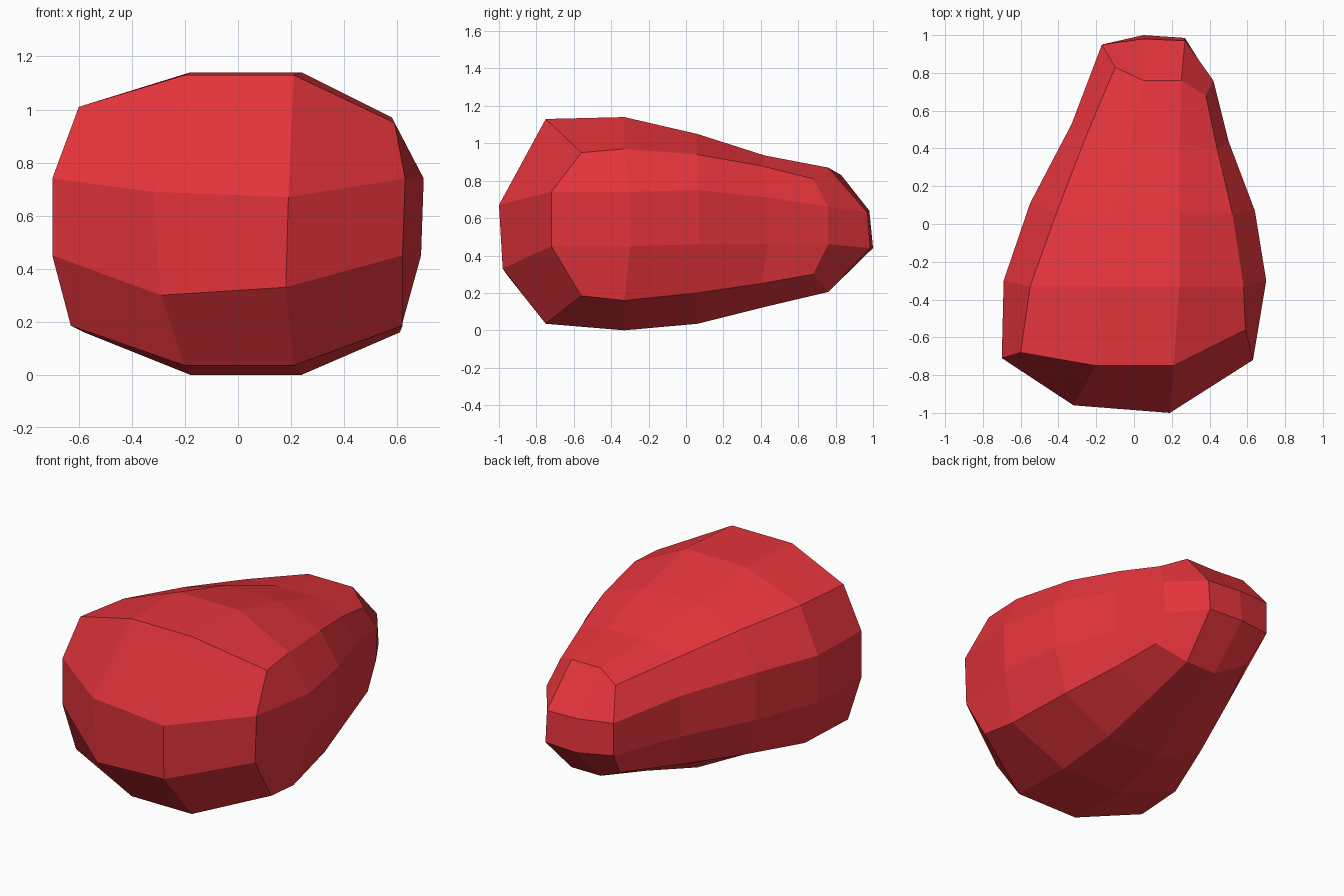
import bpy, bmesh

if "Cube" in bpy.data.objects:
    bpy.data.objects.remove(bpy.data.objects["Cube"])

red = bpy.data.materials.new("red")
red.diffuse_color = (0.77, 0.034, 0.044, 1)
red.use_nodes = True
red.node_tree.nodes["Principled BSDF"].inputs["Base Color"].default_value = red.diffuse_color

# Cross-sections from the wide front to the narrow back.
# x: left side, left corner, two middles, right corner, right side
# y: left side, left corner, middle, right corner, right side
# z: top, left corner, right corner, upper side, lower side, low corner, bottom
SECTIONS = [
    ((-.70, -.60, -.20, .21, .59, .63), (-.71, -.68, -.75, -.56, -.72),
     (1.13, 1.01, .95, .74, .45, .185, .035)),
    ((-.69, -.55, -.18, .24, .58, .70), (-.30, -.33, -.33, -.33, -.30),
     (1.14, 1.00, .97, .74, .45, .16, .00)),
    ((-.55, -.41, -.12, .24, .52, .64), (.11, .06, .06, .06, .07),
     (1.05, .96, .94, .75, .46, .20, .035)),
    ((-.33, -.26, -.02, .24, .44, .50), (.53, .45, .42, .40, .44),
     (.935, .90, .88, .71, .46, .25, .125)),
    ((-.17, -.10, .05, .25, .38, .42), (.95, .83, .76, .68, .76),
     (.87, .83, .81, .66, .46, .30, .205)),
]

bm = bmesh.new()


def ring(x, y, z):
    """Twelve-sided boxy loop, clockwise from the top left corner."""
    xl, xlc, m1, m2, xrc, xr = x
    yl, ylc, ym, yrc, yr = y
    t, tl, tr, u, lo, c, b = z
    pts = [(xlc, ylc, tl), (m1, ym, t), (m2, ym, t), (xrc, yrc, tr),
           (xr, yr, u), (xr - .01, yr, lo), (xrc + .03, yrc, c),
           (m2, ym, b), (m1, ym, b), (xlc - .03, ylc, c),
           (xl, yl, lo), (xl, yl, u)]
    return [bm.verts.new(p) for p in pts]


def cap(r, inner):
    """Three by three grid of faces closing a ring around four inner points."""
    a, b, c, d = [bm.verts.new(p) for p in inner]
    grid = [r[0:4], [r[11], a, b, r[4]], [r[10], c, d, r[5]],
            [r[9], r[8], r[7], r[6]]]
    for i in range(3):
        for j in range(3):
            bm.faces.new((grid[i][j], grid[i + 1][j],
                          grid[i + 1][j + 1], grid[i][j + 1]))


# Body skin
rings = [ring(*s) for s in SECTIONS]
for p, q in zip(rings, rings[1:]):
    for i in range(12):
        k = (i + 1) % 12
        bm.faces.new((p[i], p[k], q[k], q[i]))

# Rounded front and back ends
cap(rings[0], [(-.32, -.96, .69), (.19, -1, .67), (-.29, -.96, .30), (.18, -.98, .33)])
cap(rings[-1], [(.05, .98, .64), (.27, .97, .63), (.05, 1, .44), (.27, .985, .44)])
bmesh.ops.recalc_face_normals(bm, faces=bm.faces)

mesh = bpy.data.meshes.new("pear_body")
bm.to_mesh(mesh)
bm.free()
mesh.materials.append(red)
bpy.context.collection.objects.link(bpy.data.objects.new("pear_body", mesh))
